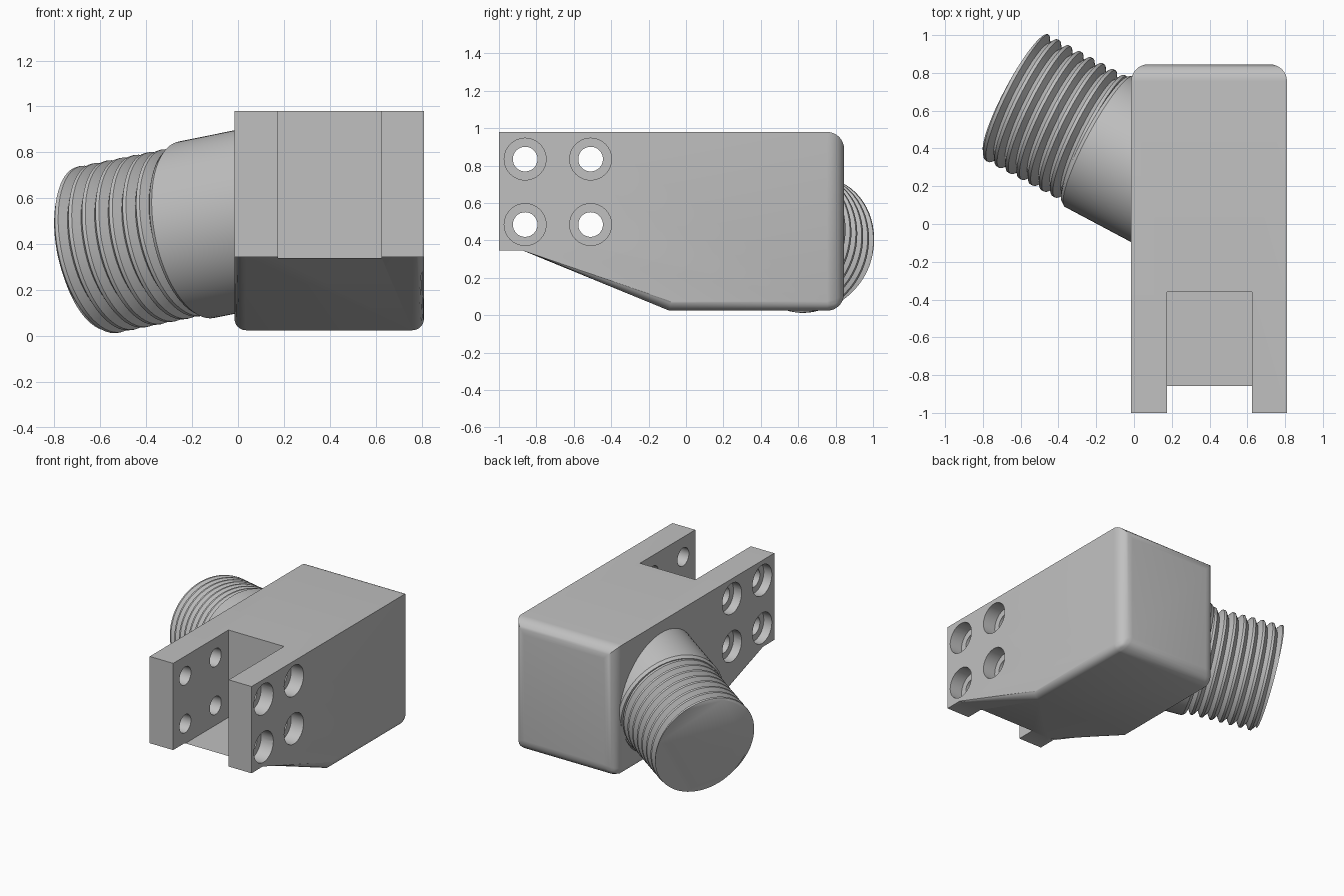
import bpy, bmesh, math
from mathutils import Vector, Matrix

if "Cube" in bpy.data.objects:
    bpy.data.objects.remove(bpy.data.objects["Cube"])

gray = bpy.data.materials.new("plain_gray")
gray.diffuse_color = (0.53, 0.53, 0.53, 1)
gray.use_nodes = True
gray.node_tree.nodes["Principled BSDF"].inputs["Base Color"].default_value = gray.diffuse_color


def make(name, bm):
    bmesh.ops.recalc_face_normals(bm, faces=bm.faces)
    me = bpy.data.meshes.new(name)
    bm.to_mesh(me)
    bm.free()
    me.materials.append(gray)
    ob = bpy.data.objects.new(name, me)
    bpy.context.collection.objects.link(ob)
    return ob


def select(ob):
    bpy.ops.object.select_all(action='DESELECT')
    ob.select_set(True)
    bpy.context.view_layer.objects.active = ob


def smooth(ob, angle=30):
    select(ob)
    bpy.ops.object.shade_smooth_by_angle(angle=math.radians(angle))


def apply_all(ob):
    select(ob)
    for m in list(ob.modifiers):
        bpy.ops.object.modifier_apply(modifier=m.name)


# Body: side profile extruded across x
X0, X1 = -0.015, 0.81
profile = [(-1, .98), (.845, .98), (.845, .025), (-.09, .025), (-.87, .345), (-1, .345)]
bm = bmesh.new()
left = bm.faces.new([bm.verts.new((X0, y, z)) for y, z in profile])
ext = bmesh.ops.extrude_face_region(bm, geom=[left])
moved = [v for v in ext["geom"] if isinstance(v, bmesh.types.BMVert)]
bmesh.ops.translate(bm, verts=moved, vec=(X1 - X0, 0, 0))
# Large rounding round the back, smaller rounding on the long lower edges
weight = bm.edges.layers.float.new("bevel_weight_edge")
for e in bm.edges:
    a, b = (v.co for v in e.verts)
    if a.y > .84 and b.y > .84:
        e[weight] = 1.0
    elif abs(a.x - b.x) < .01 and max(a.z, b.z) < .35 and min(a.z, b.z) < .1:
        e[weight] = 0.55
body = make("body", bm)
bev = body.modifiers.new("rounding", 'BEVEL')
bev.limit_method = 'WEIGHT'
bev.width = 0.14
bev.segments = 8
apply_all(body)


# Cutters: slot, bolt holes, and recesses on both outer sides
def x_cylinders(name, radius, x0, x1, sides):
    bm = bmesh.new()
    for y in (-.86, -.51):
        for z in (.835, .485):
            mat = Matrix.Translation(((x0 + x1) / 2, y, z)) @ Matrix.Rotation(math.pi / 2, 4, 'Y')
            bmesh.ops.create_cone(bm, cap_ends=True, segments=sides, radius1=radius,
                                  radius2=radius, depth=x1 - x0, matrix=mat)
    return make(name, bm)


bm = bmesh.new()
bmesh.ops.create_cube(bm, size=1, matrix=Matrix.Translation((.4, -.78, .74))
                      @ Matrix.Diagonal((.45, .84, .8, 1)))
cutters = [make("slot_cutter", bm),
           x_cylinders("hole_cutter", .066, -.2, 1, 32),
           x_cylinders("left_recess_cutter", .112, -.2, X0 + .065, 32),
           x_cylinders("right_recess_cutter", .112, X1 - .1, 1, 32)]
for c in cutters:
    c.hide_render = True
    mod = body.modifiers.new(c.name, 'BOOLEAN')
    mod.operation = 'DIFFERENCE'
    mod.solver = 'EXACT'
    mod.object = c
apply_all(body)
for c in cutters:
    bpy.data.objects.remove(c)
smooth(body)

# Spout frame: local z runs outward along the spout, origin at the end face
axis = Vector((-.869, .462, -.176)).normalized()
frame = Matrix.Translation((-.63, .675, .372)) @ axis.to_track_quat('Z', 'Y').to_matrix().to_4x4()

# Collar: round sleeve with a small chamfer, running into the body
bm = bmesh.new()
N = 64
rings = []
for r, t in ((.392, -.95), (.392, -.515), (.378, -.495)):
    rings.append([bm.verts.new((r * math.cos(i * math.tau / N), r * math.sin(i * math.tau / N), t))
                  for i in range(N)])
for a, b in zip(rings, rings[1:]):
    for i in range(N):
        bm.faces.new((a[i], a[(i + 1) % N], b[(i + 1) % N], b[i]))
bm.faces.new(rings[0])
bm.faces.new(rings[-1])
bm.transform(frame)
smooth(make("collar", bm))

# Threaded spout: helical ridge swept round a cylinder, trimmed flat at both ends
PITCH, LENGTH, STEPS = .068, .54, 8
ROOT, CREST = .335, .373
turns = math.ceil(LENGTH / PITCH)
bm = bmesh.new()
rows = []
for j in range(-STEPS, (turns + 1) * STEPS + 1):
    row = []
    for i in range(N + 1):
        t = min(max((j / STEPS + i / N) * PITCH, 0), LENGTH)
        phase = (t / PITCH - i / N) % 1
        rise = min(1, 1.3 * (1 - abs(2 * phase - 1)))
        r = ROOT + (CREST - ROOT) * rise
        ang = i * math.tau / N
        row.append(bm.verts.new((r * math.cos(ang), r * math.sin(ang), t - LENGTH)))
    rows.append(row)
for a, b in zip(rows, rows[1:]):
    for i in range(N):
        quad = (a[i], a[i + 1], b[i + 1], b[i])
        if max((a[k].co - b[k].co).length for k in (i, i + 1)) > 1e-6:
            bm.faces.new(quad)
bmesh.ops.remove_doubles(bm, verts=bm.verts, dist=1e-5)
bmesh.ops.delete(bm, geom=[v for v in bm.verts if not v.link_faces], context='VERTS')
bmesh.ops.holes_fill(bm, edges=[e for e in bm.edges if e.is_boundary], sides=0)
bm.transform(frame)
smooth(make("threaded_spout", bm), 35)
